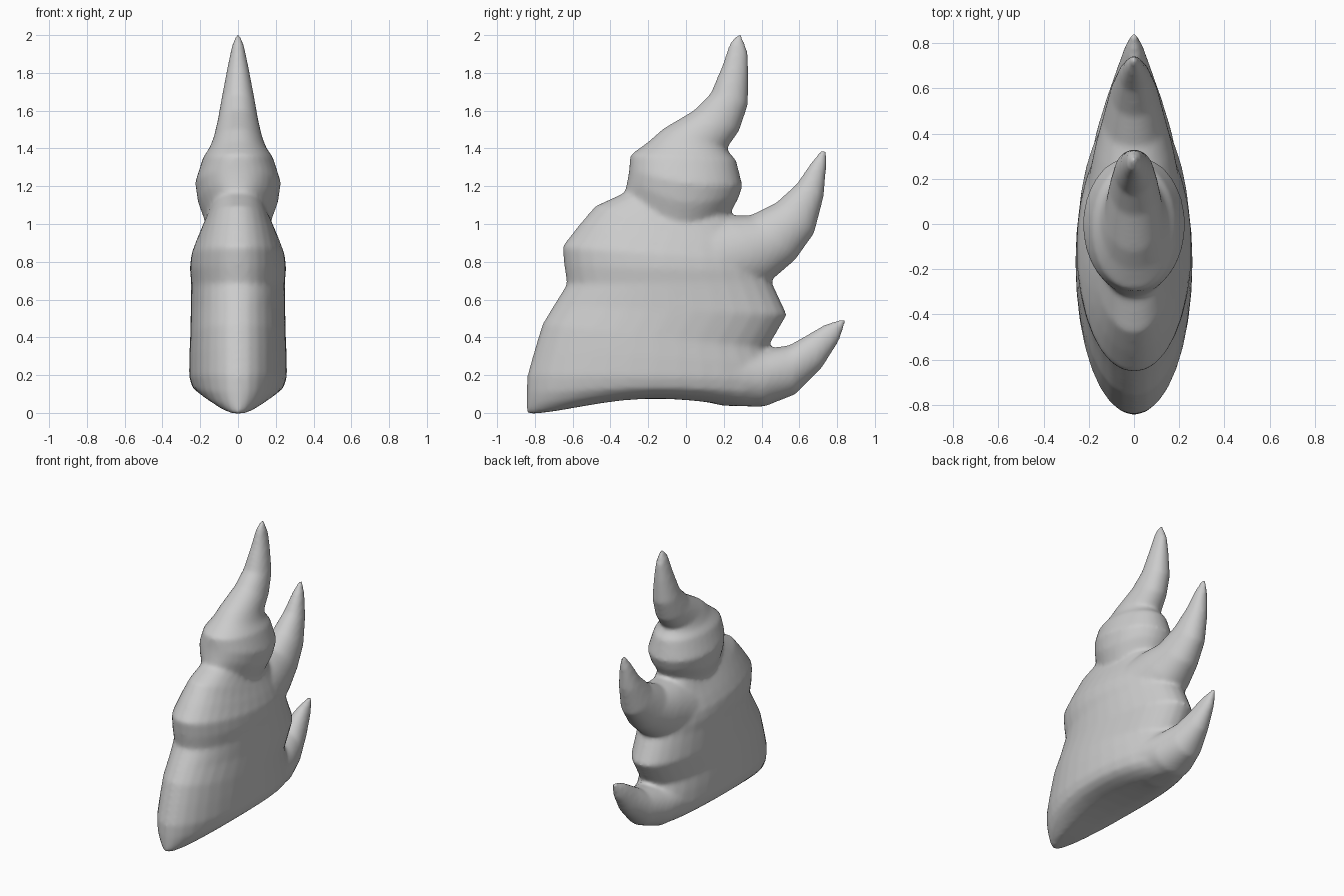
import bpy, bmesh, math

SIDES = 32


def cap(bm, ring):
    """Close a ring with strips running across it, so a bowed end stays bowed."""
    half = SIDES // 2
    bm.faces.new((ring[0], ring[1], ring[-1]))
    for i in range(1, half - 1):
        bm.faces.new((ring[i], ring[i + 1], ring[-i - 1], ring[-i]))
    bm.faces.new((ring[half - 1], ring[half], ring[half + 1]))


def loft(bm, sections, full=0.94):
    """Skin oval rings; each section = front (y, z), back (y, z), half width, bow in z."""
    rings = []
    for y0, z0, y1, z1, w, bow in sections:
        ring = []
        for i in range(SIDES):
            a = 2 * math.pi * i / SIDES
            c, s = math.cos(a), math.sin(a)
            t = (1 - c) / 2
            x = w * math.copysign(abs(s) ** full, s)
            ring.append(bm.verts.new((x, y0 + (y1 - y0) * t,
                                      z0 + (z1 - z0) * t + bow * s ** 4)))
        rings.append(ring)
    for a, b in zip(rings, rings[1:]):
        for i in range(SIDES):
            j = (i + 1) % SIDES
            bm.faces.new((a[i], a[j], b[j], b[i]))
    cap(bm, rings[0])
    cap(bm, rings[-1])


bm = bmesh.new()

# main flame body, from the keel up to the tall tip
loft(bm, [
    (-.84, -.005, .41, .035, .10, .06),
    (-.845, .015, .45, .045, .15, .055),
    (-.845, .05, .49, .07, .20, .04),
    (-.845, .11, .50, .11, .24, .02),
    (-.84, .20, .50, .18, .259, 0),
    (-.80, .34, .47, .26, .258, 0),
    (-.76, .47, .43, .34, .253, 0),
    (-.70, .57, .535, .52, .25, 0),
    (-.63, .68, .45, .70, .248, 0),
    (-.645, .78, .43, .75, .255, 0),
    (-.655, .88, .42, .80, .247, 0),
    (-.57, .99, .38, .87, .22, -.02),
    (-.48, 1.095, .33, .95, .187, -.04),
    (-.325, 1.165, .23, 1.05, .172, -.10),
    (-.312, 1.22, .275, 1.13, .212, -.06),
    (-.302, 1.28, .30, 1.20, .227, -.02),
    (-.295, 1.365, .265, 1.34, .185, 0),
    (-.20, 1.435, .235, 1.37, .15, 0),
    (-.12, 1.505, .215, 1.40, .13, 0),
    (.04, 1.60, .28, 1.49, .108, 0),
    (.13, 1.69, .328, 1.63, .088, 0),
    (.193, 1.84, .331, 1.80, .058, 0),
    (.232, 1.96, .328, 1.91, .034, 0),
    (.275, 2.012, .292, 2.008, .008, 0)])

# upper back tongue
loft(bm, [
    (.10, .55, -.10, 1.00, .19, 0),
    (.28, .60, .08, 1.03, .205, 0),
    (.45, .70, .22, 1.045, .172, 0),
    (.578, .81, .34, 1.045, .137, 0),
    (.678, .95, .478, 1.113, .105, 0),
    (.728, 1.14, .587, 1.213, .07, 0),
    (.744, 1.30, .655, 1.315, .04, 0),
    (.742, 1.39, .712, 1.39, .012, 0)])

# lower back tongue
loft(bm, [
    (0, .08, 0, .36, .20, 0),
    (.20, .037, .22, .36, .21, 0),
    (.41, .032, .42, .34, .165, 0),
    (.577, .097, .545, .357, .12, 0),
    (.718, .237, .632, .407, .078, 0),
    (.81, .38, .732, .467, .043, 0),
    (.855, .505, .845, .505, .008, 0)])

bmesh.ops.recalc_face_normals(bm, faces=bm.faces)
mesh = bpy.data.meshes.new("flame")
bm.to_mesh(mesh)
bm.free()
flame = bpy.data.objects.new("flame", mesh)
bpy.context.collection.objects.link(flame)

# fuse the tongues into one soft skin
rem = flame.modifiers.new("fuse", 'REMESH')
rem.mode = 'VOXEL'
rem.voxel_size = 0.014
rem.use_smooth_shade = True
sm = flame.modifiers.new("soften", 'SMOOTH')
sm.factor = 0.5
sm.iterations = 9
